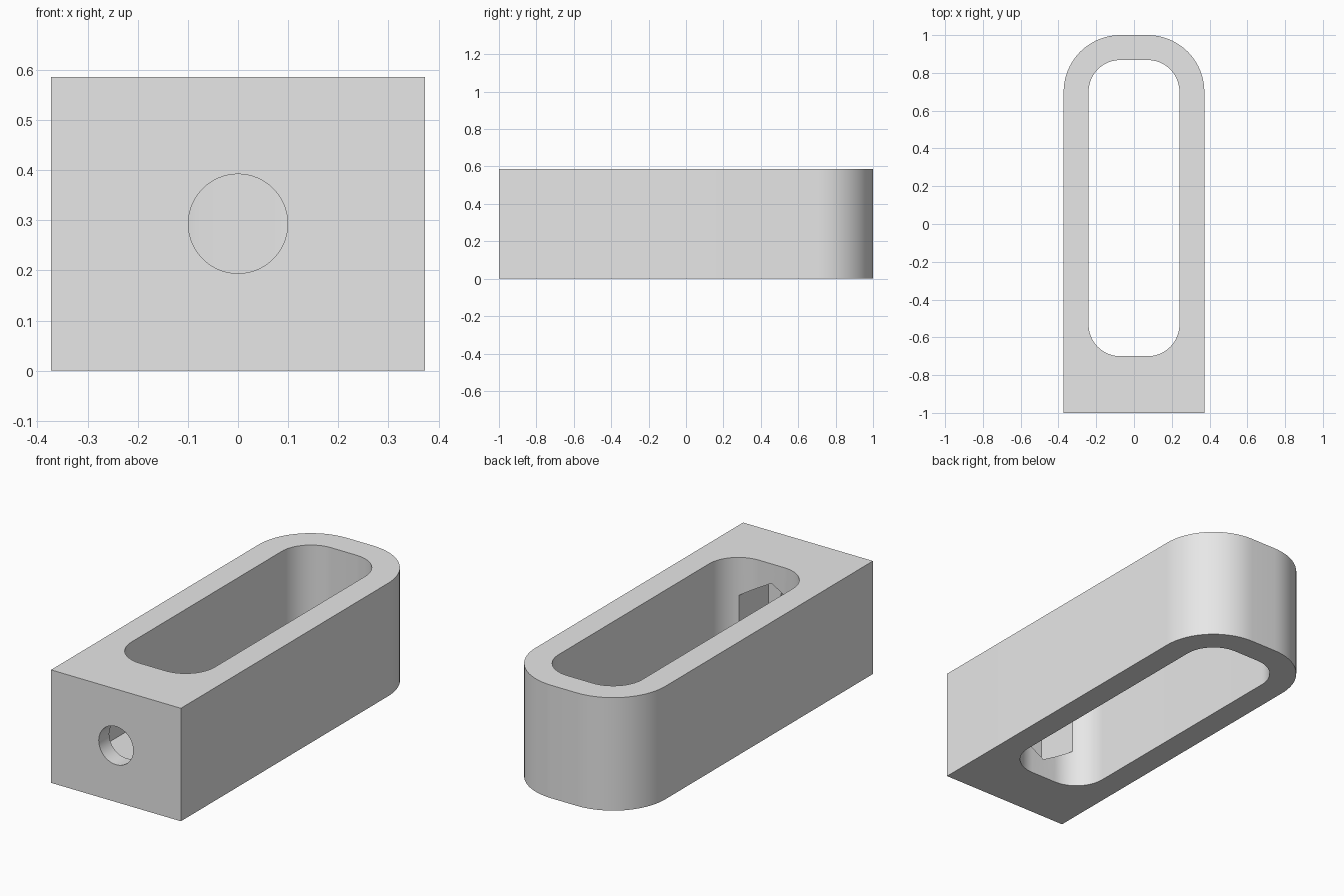
import bpy, bmesh
from math import sin, cos, pi, radians
from mathutils import Matrix

HALF_W, HEIGHT = 0.3725, 0.586
WALL = 0.132
FRONT_WALL = 0.30
OUTER_R = 0.30
INNER_R = OUTER_R - WALL
MID_Z = HEIGHT / 2

old = bpy.data.objects.get("Cube")
if old:
    bpy.data.objects.remove(old, do_unlink=True)

grey = bpy.data.materials.new("light grey")
grey.use_nodes = True
color = (0.8, 0.8, 0.8, 1)
grey.diffuse_color = color
grey.node_tree.nodes["Principled BSDF"].inputs["Base Color"].default_value = color


def corner(cx, cy, r, start, steps=20):
    """Quarter arc, counter-clockwise."""
    angles = [start + pi / 2 * i / steps for i in range(steps + 1)]
    return [(cx + r * cos(a), cy + r * sin(a)) for a in angles]


def polygon(r, sides):
    """Regular polygon with its first point at the top."""
    return [(r * sin(-2 * pi * i / sides), r * cos(2 * pi * i / sides)) for i in range(sides)]


def prism(name, outline, low, high, matrix=Matrix()):
    """Extrude a flat outline between two levels."""
    bm = bmesh.new()
    face = bm.faces.new([bm.verts.new((x, y, low)) for x, y in outline])
    ext = bmesh.ops.extrude_face_region(bm, geom=[face])["geom"]
    bmesh.ops.translate(bm, vec=(0, 0, high - low),
                        verts=[v for v in ext if isinstance(v, bmesh.types.BMVert)])
    bm.transform(matrix)
    bmesh.ops.recalc_face_normals(bm, faces=bm.faces)
    mesh = bpy.data.meshes.new(name)
    bm.to_mesh(mesh)
    bm.free()
    mesh.materials.append(grey)
    obj = bpy.data.objects.new(name, mesh)
    bpy.context.collection.objects.link(obj)
    return obj


# Block with a square front and rounded back corners
cx, cy = HALF_W - OUTER_R, 1 - OUTER_R
back = corner(cx, cy, OUTER_R, 0) + corner(-cx, cy, OUTER_R, pi / 2)
body = prism("slotted_block", [(-HALF_W, -1), (HALF_W, -1)] + back, 0, HEIGHT)

# Long rounded slot, open at top and bottom
front_y = -1 + FRONT_WALL + INNER_R
slot_outline = (corner(cx, cy, INNER_R, 0) + corner(-cx, cy, INNER_R, pi / 2)
                + corner(-cx, front_y, INNER_R, pi) + corner(cx, front_y, INNER_R, 1.5 * pi))
slot = prism("slot_cutter", slot_outline, -0.2, HEIGHT + 0.2)

# Bolt hole and hexagonal nut pocket through the front wall
along_y = Matrix.Translation((0, 0, MID_Z)) @ Matrix.Rotation(radians(90), 4, "X")
hole = prism("hole_cutter", polygon(0.099, 64), 0.6, 1.2, along_y)
pocket = prism("nut_pocket_cutter", polygon(0.192, 6), 0.5, 0.914, along_y)

bpy.ops.object.select_all(action="DESELECT")
bpy.context.view_layer.objects.active = body
body.select_set(True)
for cutter in (slot, pocket, hole):
    cutter.hide_render = True
    mod = body.modifiers.new(cutter.name, "BOOLEAN")
    mod.operation, mod.solver, mod.object = "DIFFERENCE", "EXACT", cutter
    bpy.ops.object.modifier_apply(modifier=mod.name)
    bpy.data.objects.remove(cutter, do_unlink=True)

bpy.ops.object.shade_smooth_by_angle(angle=radians(30))
